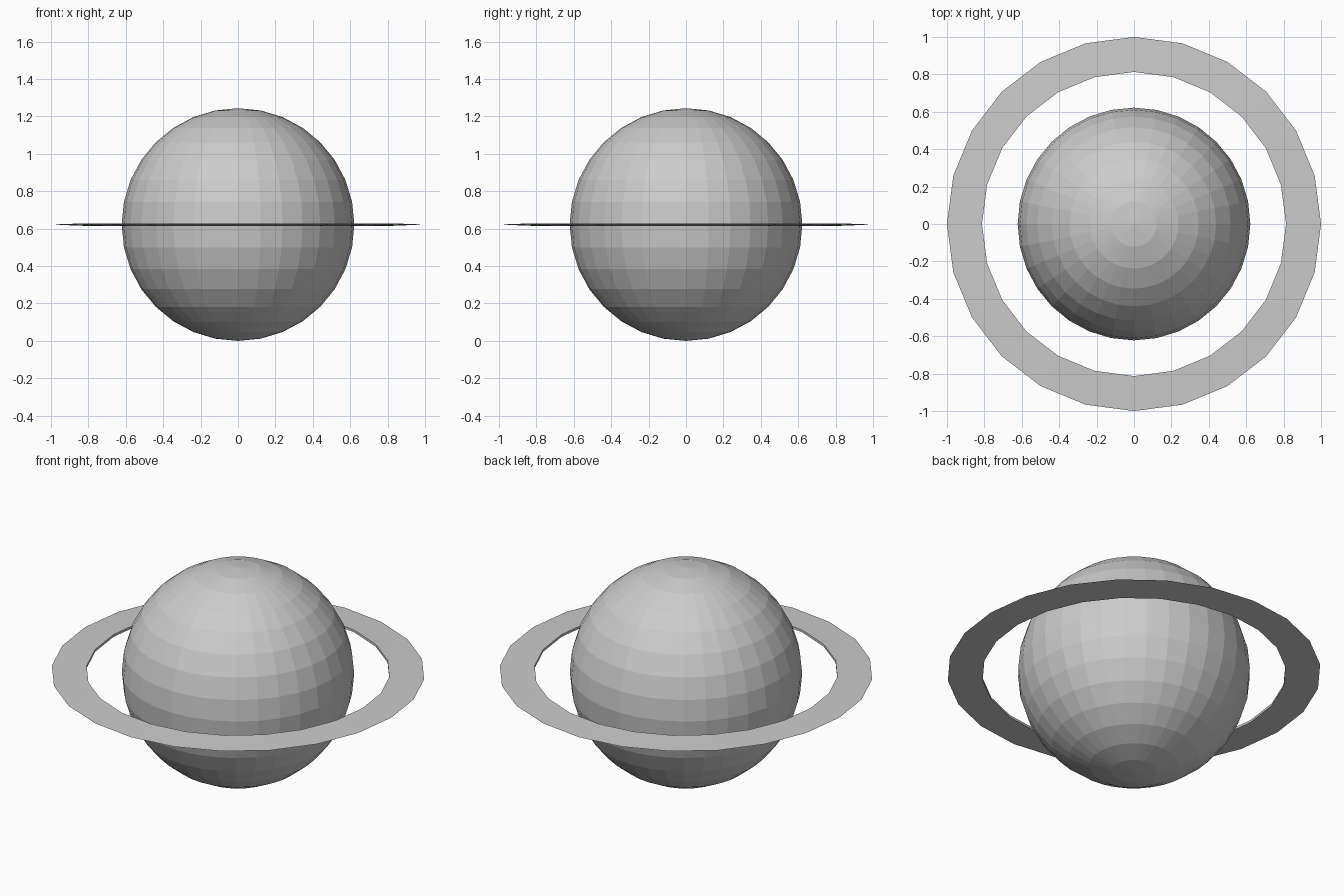
import bpy
import bmesh
import math
from mathutils import Vector

cube = bpy.data.objects.get("Cube")
if cube:
    bpy.data.objects.remove(cube)

RADIUS = 0.622

# Single grey colour shared by both parts
grey = bpy.data.materials.new("light_grey")
grey.use_nodes = True
colour = (0.6, 0.6, 0.6, 1)
grey.diffuse_color = colour
grey.node_tree.nodes["Principled BSDF"].inputs["Base Color"].default_value = colour


def add_part(name, bm):
    bmesh.ops.recalc_face_normals(bm, faces=bm.faces)
    mesh = bpy.data.meshes.new(name)
    bm.to_mesh(mesh)
    bm.free()
    mesh.materials.append(grey)
    part = bpy.data.objects.new(name, mesh)
    part.location.z = RADIUS
    bpy.context.collection.objects.link(part)
    return part


# Faceted globe
bm = bmesh.new()
bmesh.ops.create_uvsphere(bm, u_segments=32, v_segments=16, radius=RADIUS)
add_part("planet_globe", bm)

# Thin ring: wedge section with an upright inner wall and a sharp outer rim
bm = bmesh.new()
section = [(1.0, 0), (0.813, 0.007), (0.813, -0.007)]
verts = [bm.verts.new((r, 0, z)) for r, z in section]
edges = [bm.edges.new((verts[i], verts[i - 1])) for i in range(len(verts))]
bmesh.ops.spin(bm, geom=verts + edges, cent=Vector(), axis=Vector((0, 0, 1)),
               angle=math.tau, steps=24, use_merge=True)
bmesh.ops.remove_doubles(bm, verts=bm.verts, dist=0.0001)
add_part("planet_ring", bm)
